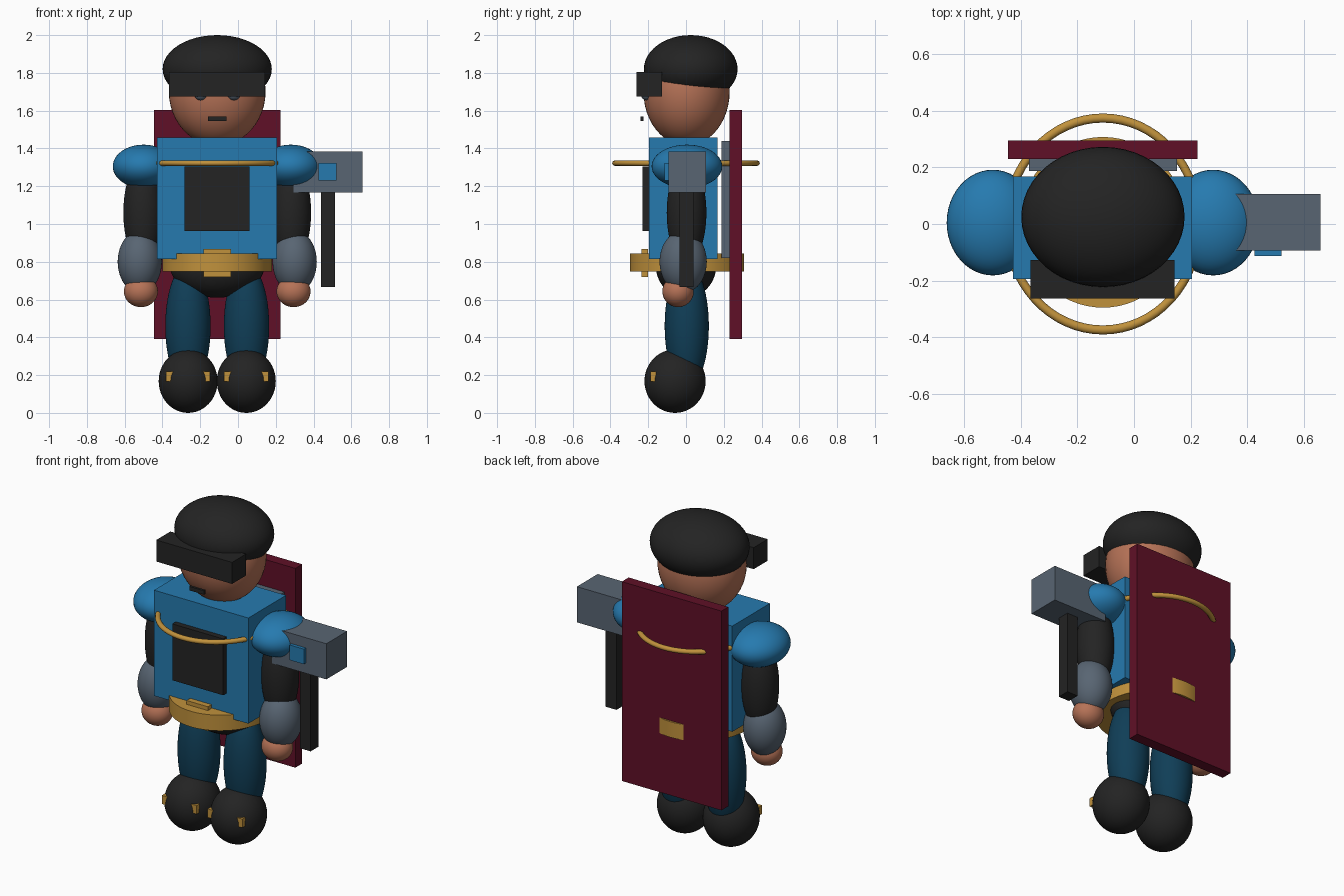
import bpy, math

if "Cube" in bpy.data.objects:
    bpy.data.objects.remove(bpy.data.objects["Cube"])

CX = -0.11  # the figure's own centre line


def material(name, rgb):
    m = bpy.data.materials.new(name)
    m.diffuse_color = (*rgb, 1.0)
    m.use_nodes = True
    m.node_tree.nodes["Principled BSDF"].inputs["Base Color"].default_value = m.diffuse_color
    return m


BLUE = material("jacket blue", (0.019, 0.195, 0.43))
NAVY = material("trouser navy", (0.005, 0.048, 0.095))
BLACK = material("soft black", (0.017, 0.017, 0.017))
STEEL = material("steel grey", (0.098, 0.13, 0.17))
SKIN = material("skin", (0.47, 0.17, 0.095))
GOLD = material("gold", (0.53, 0.285, 0.045))
CRIMSON = material("cape crimson", (0.115, 0.005, 0.02))


def finish(name, mat, smooth):
    ob = bpy.context.object
    ob.name = name
    ob.data.materials.append(mat)
    bpy.ops.object.transform_apply(location=False, rotation=False, scale=True)
    if smooth:
        bpy.ops.object.shade_smooth_by_angle(angle=math.radians(40))
    return ob


def box(name, mat, x, y, z):
    """Box from (min, max) ranges on each axis."""
    bpy.ops.mesh.primitive_cube_add(size=1, location=[sum(r) / 2 for r in (x, y, z)])
    bpy.context.object.scale = [r[1] - r[0] for r in (x, y, z)]
    return finish(name, mat, False)


def ball(name, mat, centre, radii):
    bpy.ops.mesh.primitive_uv_sphere_add(segments=48, ring_count=24, radius=1, location=centre)
    bpy.context.object.scale = radii
    return finish(name, mat, True)


# Head, hair, visor and mouth
ball("head", SKIN, (CX, 0.003, 1.70), (0.256, 0.228, 0.285))
ball("hair", BLACK, (CX, 0.025, 1.82), (0.289, 0.248, 0.18))
box("visor", BLACK, (-0.366, 0.144), (-0.263, -0.128), (1.675, 1.806))
box("mouth", BLACK, (-0.16, -0.06), (-0.24, -0.225), (1.546, 1.57))

# Torso, chest panel, back plate and cape
box("torso", BLUE, (-0.429, 0.206), (-0.195, 0.168), (0.815, 1.458))
box("chest_panel", BLACK, (-0.282, 0.06), (-0.229, -0.18), (0.962, 1.305))
box("back_plate", STEEL, (-0.372, 0.152), (0.188, 0.24), (0.82, 1.44))
box("cape", CRIMSON, (-0.446, 0.225), (0.23, 0.296), (0.39, 1.603))

# Collar ring, belt and buckle
bpy.ops.mesh.primitive_torus_add(major_radius=0.375, minor_radius=0.016, major_segments=64,
                                 minor_segments=12, location=(CX, 0.0, 1.322))
bpy.context.object.scale = (0.908, 1.0, 0.9)
finish("collar_ring", GOLD, True)
bpy.ops.mesh.primitive_cylinder_add(vertices=64, radius=1, depth=1, location=(CX, 0.006, 0.797))
bpy.context.object.scale = (0.291, 0.302, 0.095)
finish("belt", GOLD, True)
box("belt_buckle", GOLD, (-0.182, -0.038), (-0.235, -0.2), (0.72, 0.868))
ball("pelvis", BLACK, (CX, 0.0, 0.78), (0.25, 0.16, 0.17))

# Paired parts, mirrored about the figure's centre line
for side, s in (("left", 1), ("right", -1)):
    ball(side + "_eye", STEEL, (CX + s * 0.088, -0.21, 1.69), (0.035, 0.03, 0.035))
    ball(side + "_shoulder", BLUE, (CX + s * 0.39, 0.005, 1.305), (0.163, 0.187, 0.115))
    ball(side + "_upper_arm", BLACK, (CX + s * 0.392, 0.003, 1.06), (0.105, 0.105, 0.27))
    ball(side + "_gauntlet", STEEL, (CX + s * 0.41, -0.015, 0.80), (0.117, 0.125, 0.165))
    ball(side + "_hand", SKIN, (CX + s * 0.404, -0.042, 0.643), (0.09, 0.083, 0.083))
    ball(side + "_leg", NAVY, (CX + s * 0.155, 0.004, 0.46), (0.12, 0.117, 0.33))
    ball(side + "_boot", BLACK, (CX + s * 0.154, -0.058, 0.168), (0.156, 0.162, 0.168))
    bx = CX + s * 0.154
    box(side + "_boot_clip", GOLD, (bx - 0.117, bx + 0.117), (-0.188, -0.16), (0.167, 0.219))

# Shoulder-mounted launcher with plate and hanging bar
box("launcher_body", STEEL, (0.294, 0.66), (-0.093, 0.107), (1.167, 1.384))
box("launcher_plate", BLUE, (0.426, 0.522), (-0.113, -0.08), (1.23, 1.322))
box("launcher_bar", BLACK, (0.44, 0.513), (-0.034, 0.04), (0.667, 1.2))
